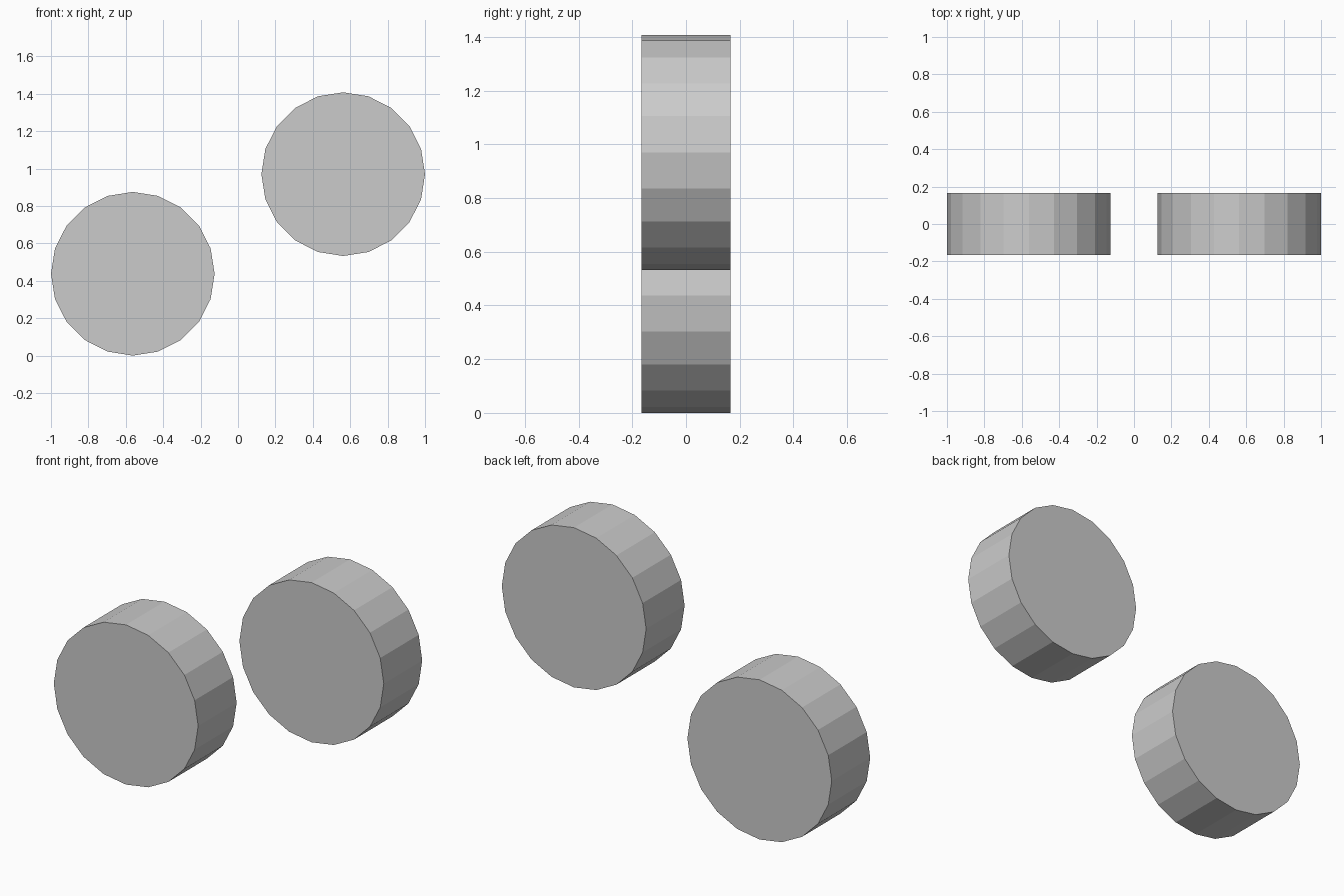
import bpy
import math

if "Cube" in bpy.data.objects:
    bpy.data.objects.remove(bpy.data.objects["Cube"])

RADIUS = 0.4375
DEPTH = 0.333


def disc(name, x, z):
    # 20-sided flat-shaded drum with its axis along y
    bpy.ops.mesh.primitive_cylinder_add(
        vertices=20, radius=RADIUS, depth=DEPTH,
        location=(x, 0, z), rotation=(math.pi / 2, 0, 0))
    obj = bpy.context.object
    obj.name = name
    bpy.ops.object.transform_apply(location=False, rotation=True, scale=True)
    return obj


# Lower left and raised right discs
disc("left_disc", -0.5625, RADIUS)
disc("right_disc", 0.5625, 0.97)
